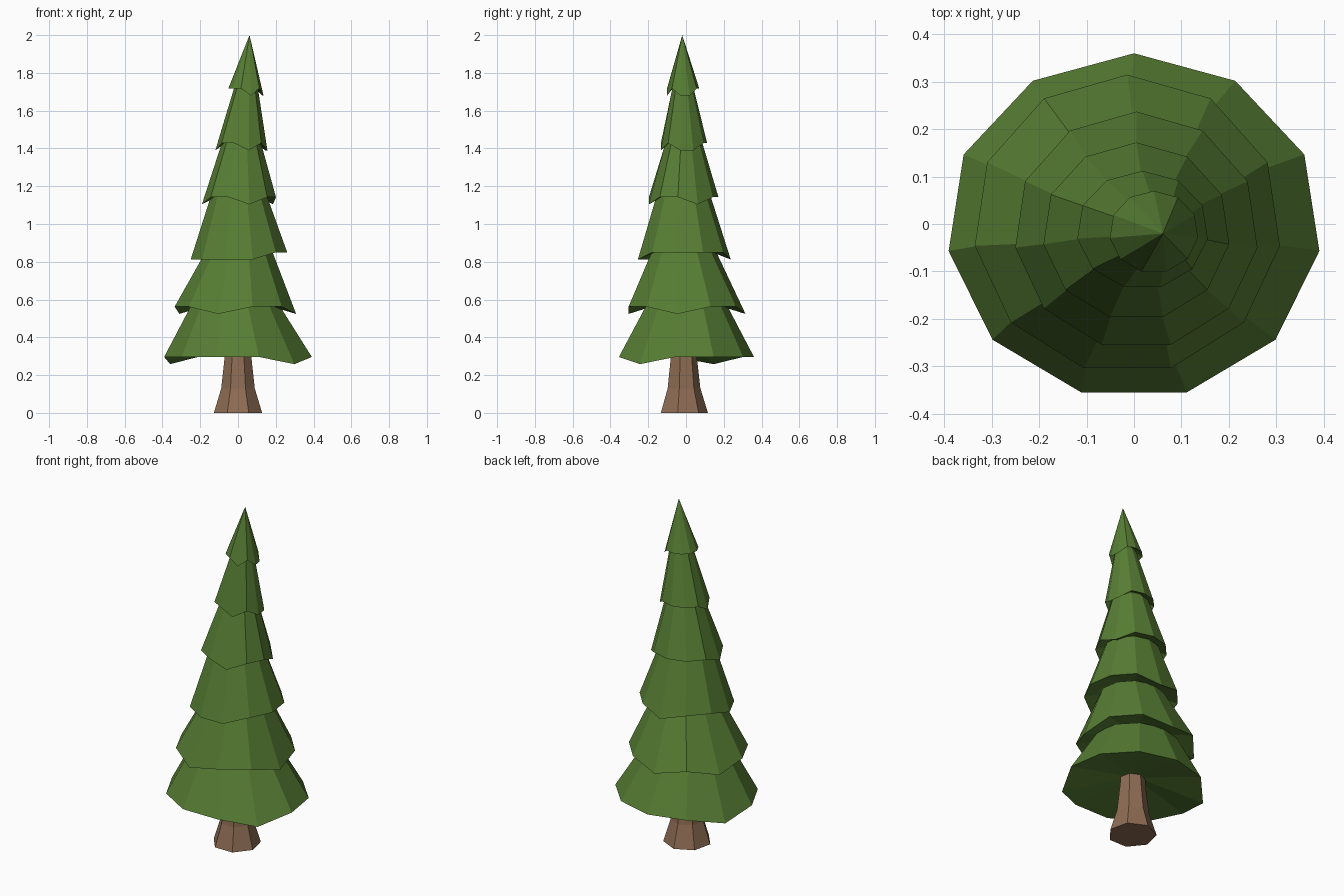
import bpy, math

if "Cube" in bpy.data.objects:
    bpy.data.objects.remove(bpy.data.objects["Cube"])

def mat(name, col):
    m = bpy.data.materials.new(name)
    m.diffuse_color = (*col, 1)
    m.use_nodes = True
    m.node_tree.nodes["Principled BSDF"].inputs["Base Color"].default_value = m.diffuse_color
    return m

GREEN = mat("needle green", (0.095, 0.208, 0.034))
BROWN = mat("bark brown", (0.27, 0.15, 0.087))

def ring(n, cx, cy, rx, ry, z, drops=(), drop=0.0):
    # polygon with its first corner at +y, running clockwise from above
    pts = []
    for i in range(n):
        a = math.pi / 2 - 2 * math.pi * i / n
        pts.append((cx + rx * math.cos(a), cy + ry * math.sin(a),
                    z - (drop if i in drops else 0)))
    return pts

def loft(name, rings, material, cap_start=False, cap_end=False):
    # skin a stack of rings; a one-point ring closes to a tip
    verts, faces, starts = [], [], []
    for r in rings:
        starts.append(len(verts))
        verts += r
    n = max(len(r) for r in rings)
    for k in range(len(rings) - 1):
        a, b = starts[k], starts[k + 1]
        for i in range(n):
            j = (i + 1) % n
            if len(rings[k + 1]) == 1:
                faces.append((a + j, a + i, b))
            else:
                faces.append((a + j, a + i, b + i, b + j))
    if cap_start:
        faces.append(tuple(range(n)))
    if cap_end:
        faces.append(tuple(starts[-1] + i for i in reversed(range(n))))
    me = bpy.data.meshes.new(name)
    me.from_pydata(verts, [], faces)
    me.materials.append(material)
    ob = bpy.data.objects.new(name, me)
    bpy.context.collection.objects.link(ob)
    return ob

# flared trunk
loft("trunk", [ring(7, 0, -0.015, r, r, z) for z, r in
               ((0, 0.131), (0.13, 0.091), (0.30, 0.072), (0.42, 0.066))],
     BROWN, True, True)

# branch tiers: centre x, y, radius x, y, rim height, lowered corners
tiers = [
    (0.0, -0.005, 0.395, 0.365, 0.296, (4, 9)),
    (-0.014, -0.001, 0.325, 0.316, 0.562, (0, 3, 6, 9)),
    (0.005, -0.014, 0.258, 0.251, 0.850, (0, 5, 6, 7, 8)),
    (0.005, -0.016, 0.198, 0.188, 1.142, (2, 5, 8)),
    (0.018, -0.013, 0.139, 0.125, 1.428, (2, 3, 5, 8)),
    (0.042, -0.017, 0.094, 0.087, 1.718, (2, 3, 5)),
]
tops = [0.24, 0.18, 0.152, 0.105, 0.064]
tip = [(0.061, -0.02, 2.0)]

for t, (cx, cy, rx, ry, z, drops) in enumerate(tiers):
    rim = ring(11, cx, cy, rx, ry, z, drops, 0.038)
    # shallow hollow underside
    inner = ring(11, cx, cy, rx * 0.18, ry * 0.18, z + 0.045)
    if t < 5:
        nx, ny, nz = tiers[t + 1][0], tiers[t + 1][1], tiers[t + 1][4]
        top = ring(11, nx, ny, tops[t], tops[t] * ry / rx, nz)
        # short hidden neck up inside the next tier
        neck = ring(11, nx, ny, tops[t] * 0.5, tops[t] * 0.5, nz + 0.05)
        loft(f"branch_tier_{t + 1}", [inner, rim, top, neck], GREEN, True, True)
    else:
        loft("branch_tier_top", [inner, rim, tip], GREEN, True)
